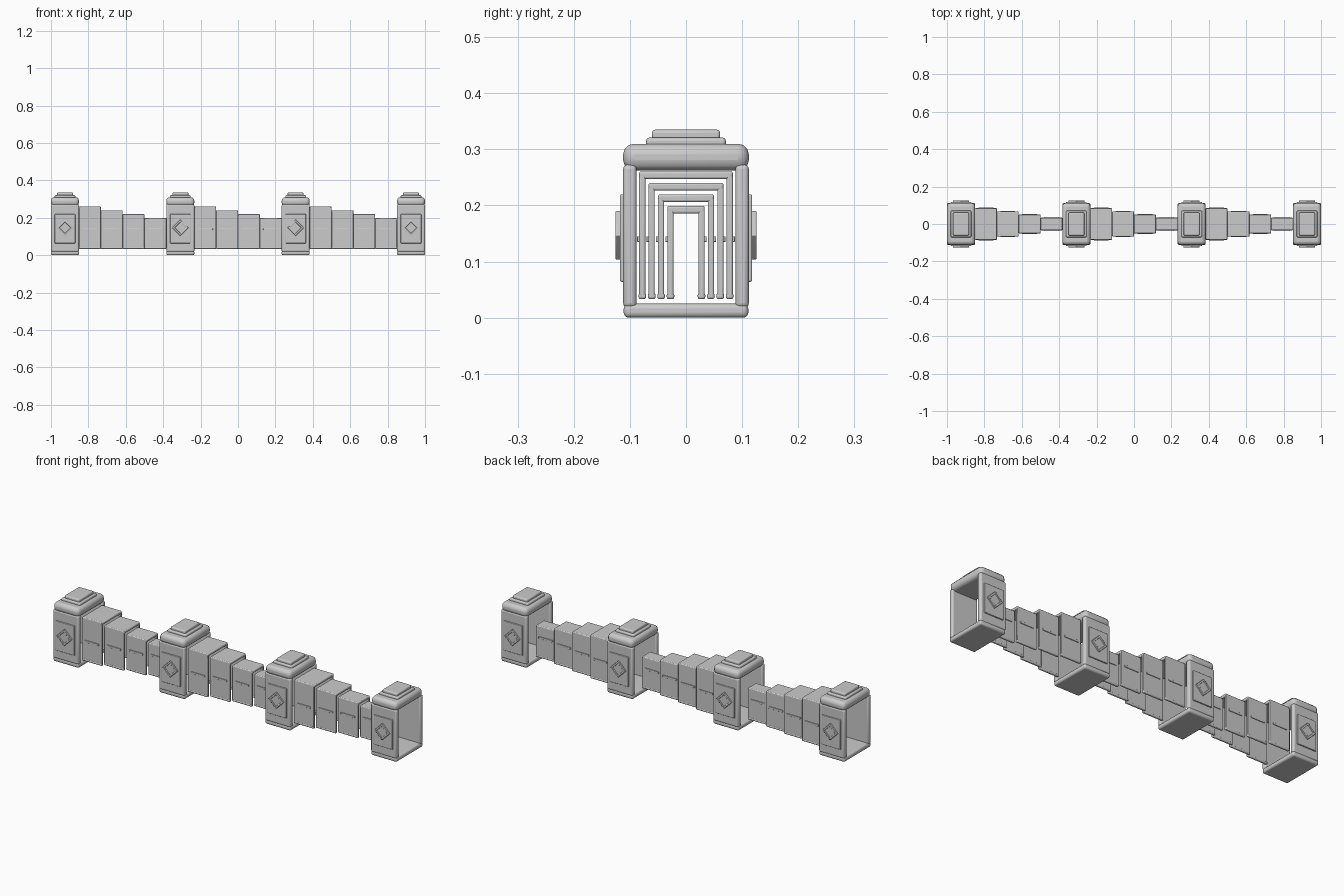
import bpy, math

if "Cube" in bpy.data.objects:
    bpy.data.objects.remove(bpy.data.objects["Cube"])

stone = bpy.data.materials.new("light grey stone")
stone.diffuse_color = (0.6, 0.6, 0.6, 1)
stone.use_nodes = True
stone.node_tree.nodes["Principled BSDF"].inputs["Base Color"].default_value = stone.diffuse_color


def block(name, centre, size, bevel=0.0, turn=0.0, segments=3):
    """Box with rounded edges, optionally turned about the y axis."""
    bpy.ops.mesh.primitive_cube_add(size=1, location=centre)
    ob = bpy.context.object
    ob.name = name
    ob.scale = size
    bpy.ops.object.transform_apply(location=False, rotation=False, scale=True)
    ob.rotation_euler.y = turn
    if bevel:
        mod = ob.modifiers.new("rounded_edges", 'BEVEL')
        mod.width = bevel
        mod.segments = segments
        bpy.ops.object.shade_smooth_by_angle(angle=math.radians(40))
    ob.data.materials.append(stone)
    return ob


def span(name, x, y, z, bevel=0.0):
    """Box given by its (low, high) limits on each axis."""
    limits = (x, y, z)
    return block(name, [(a + b) / 2 for a, b in limits],
                 [b - a for a, b in limits], bevel)


def tower(x):
    def wide(half):
        return (x - half, x + half)

    # Floor, cap and stepped roof
    span("tower_base", wide(0.075), (-0.111, 0.111), (0.0, 0.025), 0.009)
    span("tower_cap", wide(0.075), (-0.112, 0.112), (0.262, 0.31), 0.019)
    span("roof_lower_step", wide(0.055), (-0.071, 0.071), (0.3, 0.321), 0.006)
    span("roof_upper_step", wide(0.043), (-0.061, 0.061), (0.315, 0.335), 0.006)
    for s in (-1, 1):
        def deep(a, b):
            return tuple(sorted((s * a, s * b)))

        # Side walls, raised panels and diamond ornaments
        span("tower_wall", wide(0.075), deep(0.088, 0.112), (0.018, 0.273), 0.008)
        span("wall_panel", wide(0.055), deep(0.105, 0.118), (0.064, 0.22), 0.003)
        block("diamond_plate", (x, s * 0.118, 0.147), (0.062, 0.012, 0.062),
              0.002, math.pi / 4)
        # Raised rim around the diamond
        for k in range(4):
            a = math.pi / 4 + k * math.pi / 2
            r = 0.026
            block("diamond_rim",
                  (x + r * math.cos(a), s * 0.1215, 0.147 + r * math.sin(a)),
                  (0.01, 0.009, 0.062), 0.002, -a, 2)


def wall_segment(x0, x1, half, top):
    # Roof slab over a hollow passage
    span("segment_roof", (x0, x1), (-half, half), (top - 0.014, top), 0.004)
    for s in (-1, 1):
        outer, inner = s * half, s * (half - 0.011)
        y = tuple(sorted((outer, inner)))
        span("segment_wall", (x0, x1), y, (0.035, top - 0.007), 0.003)
        # Slim foot rail and dash trim
        foot = tuple(sorted((s * (half + 0.001), s * (half - 0.0125))))
        span("foot_rail", (x0, x1), foot, (0.033, 0.044), 0.004)
        mid = (x0 + x1) / 2
        trim = tuple(sorted((s * (half - 0.004), s * (half + 0.0035))))
        span("dash_trim", (mid - 0.04, mid + 0.04), trim, (0.135, 0.145), 0.001)


pitch = 1.85 / 3
for i in range(4):
    tower(-0.925 + i * pitch)

# Wall runs that step down from each tower to the next
step = (pitch - 0.15) / 4
for i in range(3):
    start = -0.85 + i * pitch
    for j in range(4):
        wall_segment(start + j * step, start + (j + 1) * step,
                     0.0835 - j * 0.0167, 0.261 - j * 0.0205)
